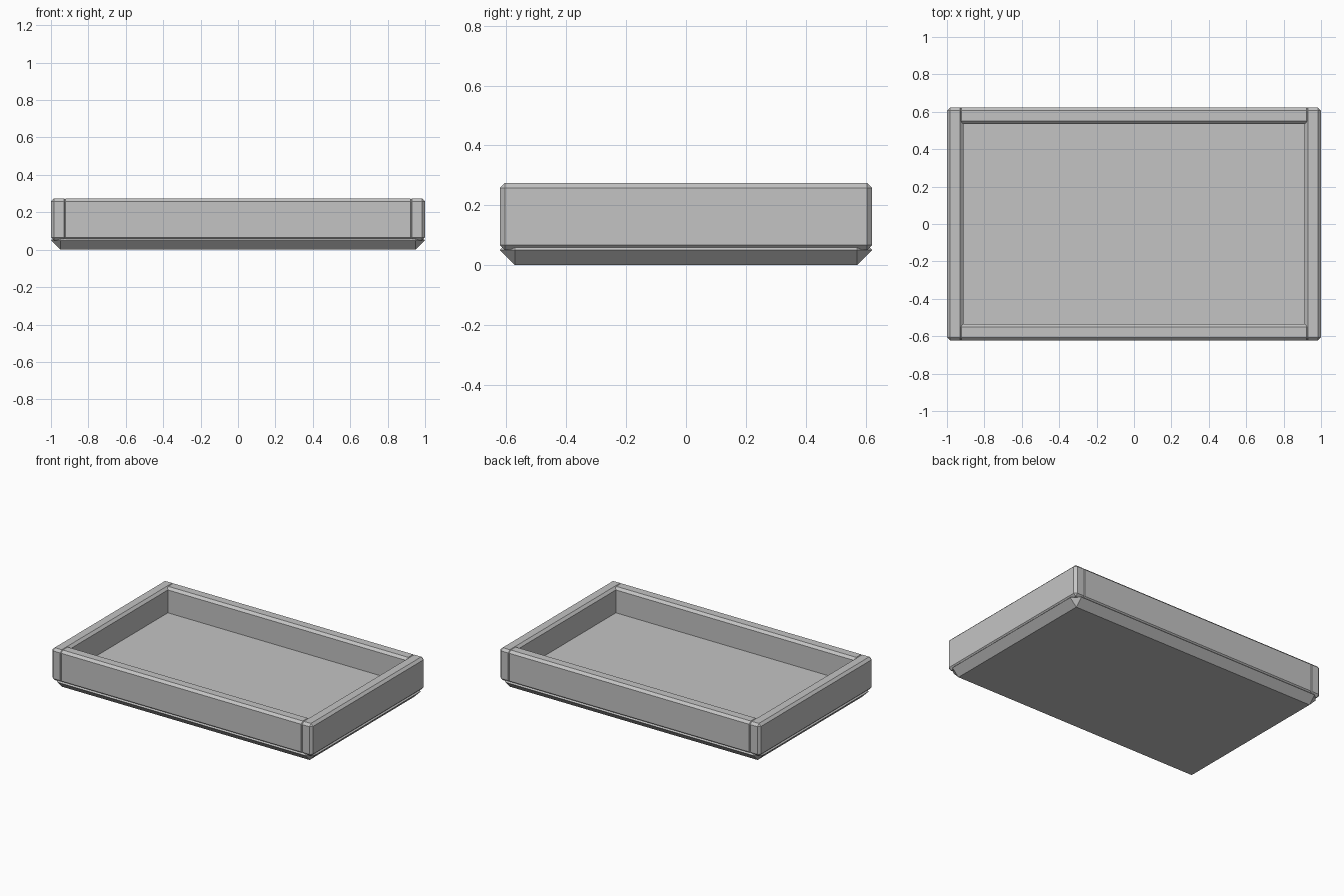
import bpy, bmesh
from mathutils import Vector

if "Cube" in bpy.data.objects:
    bpy.data.objects.remove(bpy.data.objects["Cube"])

# One flat grey for the whole tray
grey = bpy.data.materials.new("light grey")
grey.diffuse_color = (0.55, 0.55, 0.55, 1)
grey.use_nodes = True
grey.node_tree.nodes["Principled BSDF"].inputs["Base Color"].default_value = grey.diffuse_color


def chamfered_box(name, lo, hi, chamfer):
    """Box between two corners with every edge cut flat."""
    lo, hi = Vector(lo), Vector(hi)
    bm = bmesh.new()
    bmesh.ops.create_cube(bm, size=1)
    bmesh.ops.scale(bm, vec=hi - lo, verts=bm.verts)
    bmesh.ops.translate(bm, vec=(lo + hi) / 2, verts=bm.verts)
    bmesh.ops.bevel(bm, geom=bm.edges[:], offset=chamfer, offset_type='OFFSET',
                    segments=1, profile=0.5, affect='EDGES', clamp_overlap=True)
    bmesh.ops.recalc_face_normals(bm, faces=bm.faces)
    mesh = bpy.data.meshes.new(name)
    bm.to_mesh(mesh)
    bm.free()
    mesh.materials.append(grey)
    obj = bpy.data.objects.new(name, mesh)
    bpy.context.collection.objects.link(obj)
    return obj


X, Y = 1.0, 0.622          # outer half sizes
WALL, EDGE = 0.0875, 0.0165  # wall thickness and small chamfer
Z0, Z1 = 0.05, 0.275       # wall bottom and top

# Floor slab with deep chamfers
chamfered_box("tray_floor", (-X, -Y, 0), (X, Y, 0.1), 0.0498)

# Side walls run the full depth
for name, x in (("left_wall", -X), ("right_wall", X - WALL)):
    chamfered_box(name, (x, -Y, Z0), (x + WALL, Y, Z1), EDGE)

# Front and back walls tuck slightly into the side walls, leaving a thin groove
for name, y in (("front_wall", -Y), ("back_wall", Y - WALL)):
    chamfered_box(name, (-0.9375, y, Z0), (0.9375, y + WALL, Z1), EDGE)
